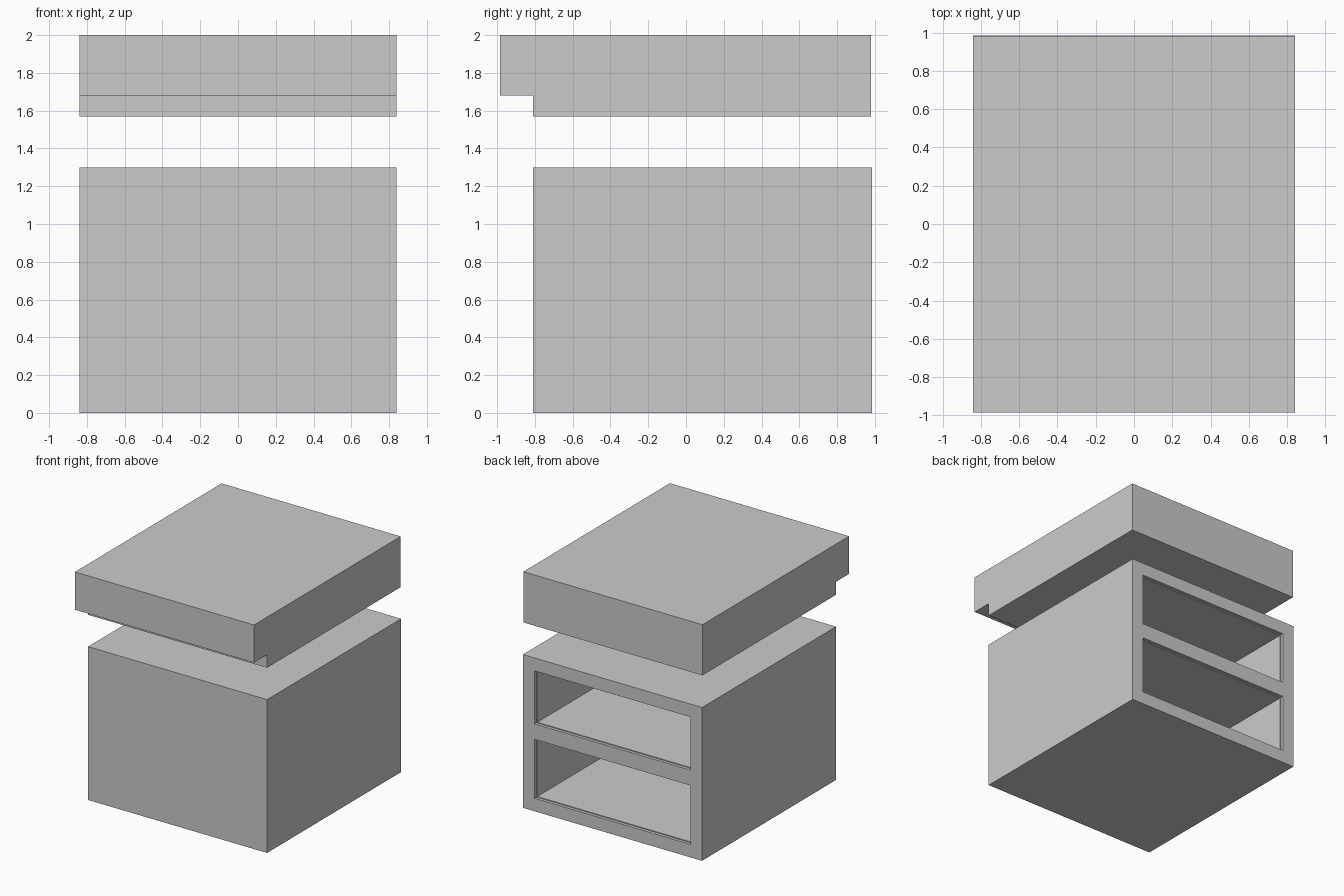
import bpy, bmesh

if "Cube" in bpy.data.objects:
    bpy.data.objects.remove(bpy.data.objects["Cube"])


def prism(name, profile, half_width):
    """Extrude a (y, z) side profile symmetrically across x."""
    bm = bmesh.new()
    face = bm.faces.new([bm.verts.new((-half_width, y, z)) for y, z in profile])
    ext = bmesh.ops.extrude_face_region(bm, geom=[face])
    verts = [g for g in ext["geom"] if isinstance(g, bmesh.types.BMVert)]
    bmesh.ops.translate(bm, verts=verts, vec=(2 * half_width, 0, 0))
    bmesh.ops.recalc_face_normals(bm, faces=bm.faces)
    mesh = bpy.data.meshes.new(name)
    bm.to_mesh(mesh)
    bm.free()
    obj = bpy.data.objects.new(name, mesh)
    bpy.context.collection.objects.link(obj)
    return obj


def rect(y0, y1, z0, z1):
    return [(y0, z0), (y1, z0), (y1, z1), (y0, z1)]


def cut(target, cutter):
    mod = target.modifiers.new("opening", "BOOLEAN")
    mod.operation = "DIFFERENCE"
    mod.solver = "EXACT"
    mod.object = cutter
    bpy.context.view_layer.objects.active = target
    bpy.ops.object.modifier_apply(modifier=mod.name)
    bpy.data.objects.remove(cutter, do_unlink=True)


W, BACK, FRONT = 0.84, 0.985, -0.81

# Cabinet body
body = prism("cabinet_body", rect(FRONT, BACK, 0, 1.30), W)

# Two compartments open at the back, each profile with a shallow rim
for z0, z1 in ((0.11, 0.61), (0.74, 1.19)):
    cut(body, prism("compartment_cutter", rect(-0.70, BACK + 0.1, z0 + 0.008, z1 - 0.008), 0.722))
    cut(body, prism("rim_cutter", rect(BACK - 0.025, BACK + 0.1, z0, z1), 0.73))

# Raised top slab with a front overhang
prism("top_slab", [(FRONT, 1.57), (0.98, 1.57), (0.98, 2.0),
                   (-0.985, 2.0), (-0.985, 1.68), (FRONT, 1.68)], W)
